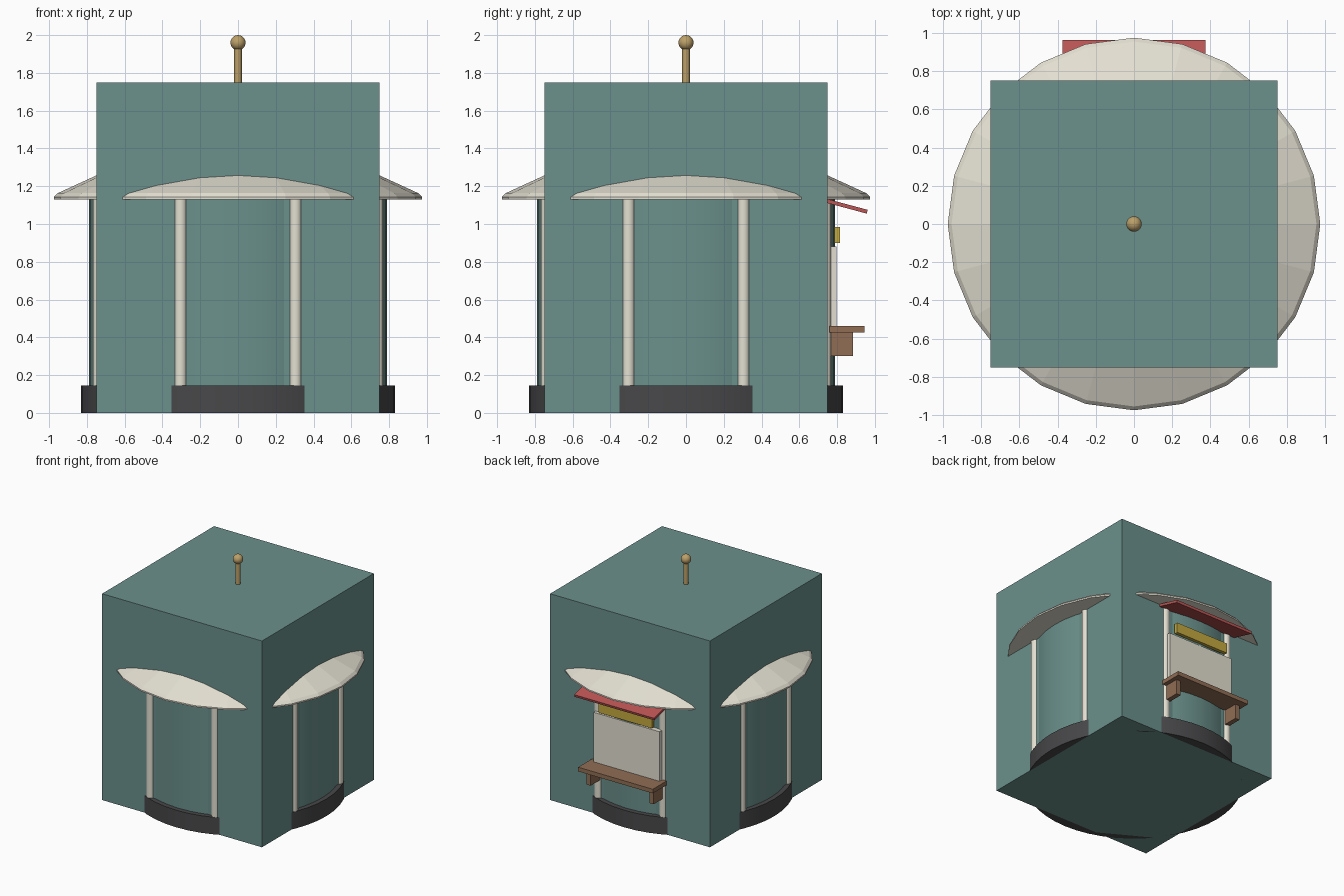
import bpy, bmesh, math
from mathutils import Matrix

if "Cube" in bpy.data.objects:
    bpy.data.objects.remove(bpy.data.objects["Cube"])


def mat(name, rgb):
    m = bpy.data.materials.new(name)
    m.diffuse_color = (*rgb, 1)
    m.use_nodes = True
    m.node_tree.nodes["Principled BSDF"].inputs["Base Color"].default_value = m.diffuse_color
    return m


TEAL = mat("teal", (0.145, 0.28, 0.26))
CREAM = mat("cream", (0.77, 0.74, 0.64))
DARK = mat("dark_stone", (0.065, 0.063, 0.067))
BRASS = mat("brass", (0.50, 0.35, 0.14))
GOLD = mat("gold", (0.55, 0.40, 0.05))
RED = mat("red", (0.50, 0.09, 0.09))
WOOD = mat("wood", (0.28, 0.155, 0.09))


def finish(name, bm, material, smooth=False):
    bmesh.ops.recalc_face_normals(bm, faces=bm.faces)
    me = bpy.data.meshes.new(name)
    bm.to_mesh(me)
    bm.free()
    me.materials.append(material)
    ob = bpy.data.objects.new(name, me)
    bpy.context.collection.objects.link(ob)
    if smooth:
        bpy.ops.object.select_all(action='DESELECT')
        ob.select_set(True)
        bpy.context.view_layer.objects.active = ob
        bpy.ops.object.shade_smooth_by_angle(angle=math.radians(35))
    return ob


def box(name, lo, hi, material):
    bm = bmesh.new()
    size = [b - a for a, b in zip(lo, hi)]
    mid = [(a + b) / 2 for a, b in zip(lo, hi)]
    bmesh.ops.create_cube(bm, size=1, matrix=Matrix.Translation(mid) @ Matrix.Diagonal((*size, 1)))
    return finish(name, bm, material)


def cylinder(name, r, z0, z1, material, x=0, y=0, segs=48):
    bm = bmesh.new()
    bmesh.ops.create_cone(bm, cap_ends=True, segments=segs, radius1=r, radius2=r, depth=z1 - z0,
                          matrix=Matrix.Translation((x, y, (z0 + z1) / 2)))
    return finish(name, bm, material, True)


def lathe(name, profile, segs, material):
    bm = bmesh.new()
    rings = []
    for r, z in profile:
        rings.append([bm.verts.new((r * math.sin(2 * math.pi * i / segs),
                                    r * math.cos(2 * math.pi * i / segs), z)) for i in range(segs)])
    for a, b in zip(rings, rings[1:]):
        for i in range(segs):
            j = (i + 1) % segs
            bm.faces.new((a[i], a[j], b[j], b[i]))
    bm.faces.new(rings[0])
    bm.faces.new(rings[-1])
    return finish(name, bm, material)


# Square block enclosing the round kiosk
box("square_block", (-0.75, -0.75, 0), (0.75, 0.75, 1.75), TEAL)

# Round plinth and wall bulging through the block sides
cylinder("plinth", 0.83, 0, 0.145, DARK)
cylinder("round_wall", 0.79, 0.14, 1.135, TEAL)

# Eight pillars around the wall
for k in range(8):
    a = math.radians(22.5 + 45 * k)
    cylinder(f"pillar_{k + 1}", 0.034, 0.14, 1.135, CREAM,
             0.795 * math.cos(a), 0.795 * math.sin(a), 16)

# Faceted roof with a thin rim
lathe("roof", [(0.975, 1.13), (0.975, 1.142), (0.955, 1.163), (0.75, 1.257), (0.03, 1.58)], 24, CREAM)

# Finial
cylinder("finial_pole", 0.02, 1.55, 1.95, BRASS, segs=16)
bm = bmesh.new()
bmesh.ops.create_uvsphere(bm, u_segments=20, v_segments=12, radius=0.04,
                          matrix=Matrix.Translation((0, 0, 1.96)))
finish("finial_ball", bm, BRASS, True)

# Serving side at the back: panel, blank sign strip, counter and brackets
box("panel", (-0.31, 0.755, 0.46), (0.31, 0.797, 0.88), CREAM)
box("sign_strip", (-0.25, 0.785, 0.90), (0.25, 0.815, 0.985), GOLD)
box("counter", (-0.35, 0.76, 0.425), (0.35, 0.945, 0.46), WOOD)
for side, s in (("left", -1), ("right", 1)):
    box(f"{side}_bracket", (s * 0.295 - 0.02, 0.76, 0.30), (s * 0.295 + 0.02, 0.885, 0.41 + 0.015), WOOD)

# Sloping awning
bm = bmesh.new()
section = [(0.745, 1.112), (0.745, 1.133), (0.962, 1.075), (0.957, 1.055)]
face = bm.faces.new([bm.verts.new((-0.375, y, z)) for y, z in section])
ext = bmesh.ops.extrude_face_region(bm, geom=[face])
bmesh.ops.translate(bm, vec=(0.75, 0, 0),
                    verts=[g for g in ext["geom"] if isinstance(g, bmesh.types.BMVert)])
finish("awning", bm, RED)
